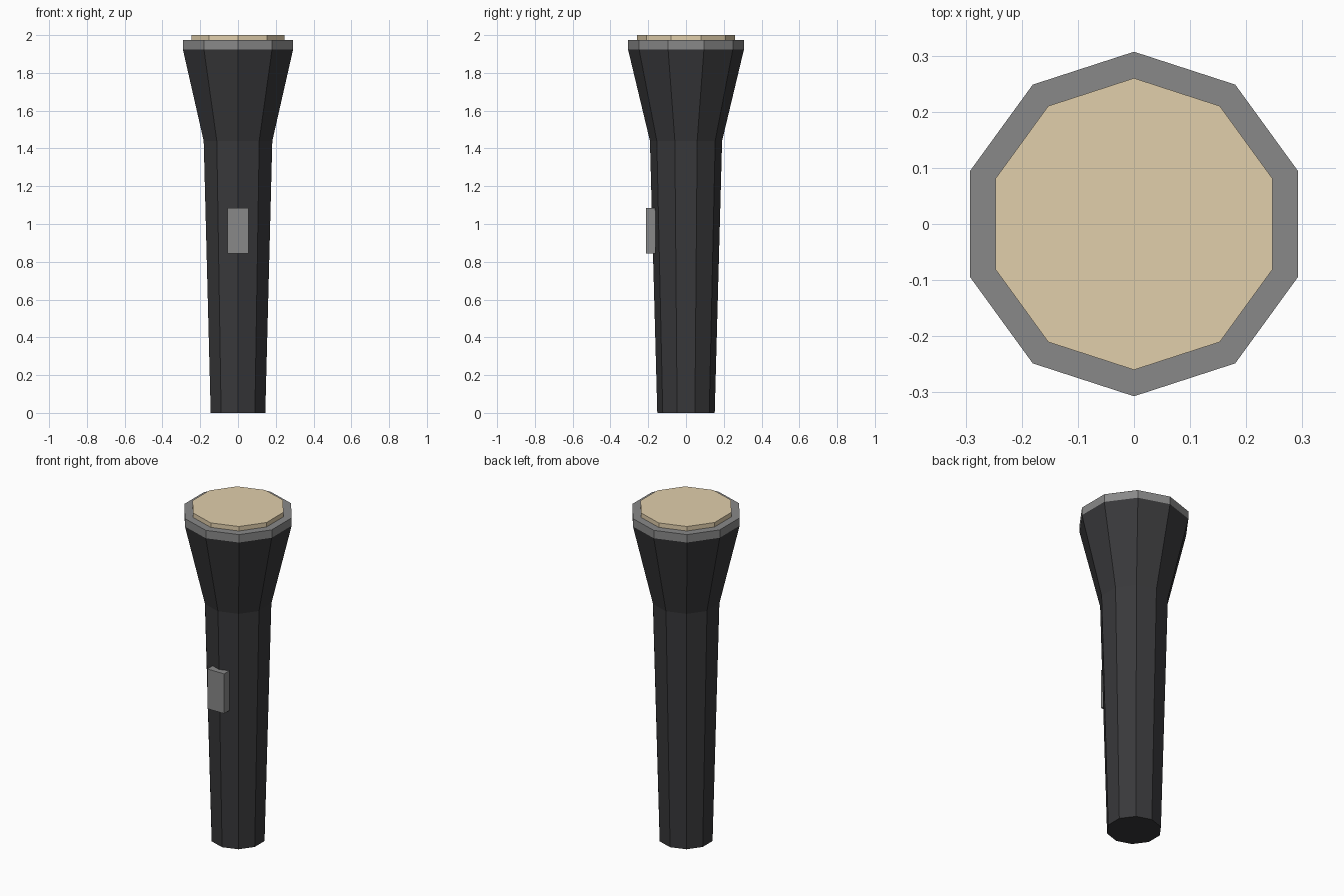
import bpy, bmesh
from math import cos, sin, pi

if "Cube" in bpy.data.objects:
    bpy.data.objects.remove(bpy.data.objects["Cube"])

SIDES = 10


def material(name, rgb):
    m = bpy.data.materials.new(name)
    m.diffuse_color = (*rgb, 1)
    m.use_nodes = True
    m.node_tree.nodes["Principled BSDF"].inputs["Base Color"].default_value = m.diffuse_color
    return m


def finish(name, bm, mat):
    bmesh.ops.recalc_face_normals(bm, faces=bm.faces[:])
    mesh = bpy.data.meshes.new(name)
    bm.to_mesh(mesh)
    bm.free()
    obj = bpy.data.objects.new(name, mesh)
    bpy.context.collection.objects.link(obj)
    mesh.materials.append(mat)
    return obj


def lathe(name, profile, mat):
    """Capped ten-sided solid from (radius, z) pairs, corner pointing forward."""
    bm = bmesh.new()
    rings = []
    for r, z in profile:
        angles = [pi / 2 + 2 * pi * i / SIDES for i in range(SIDES)]
        rings.append([bm.verts.new((r * cos(a), r * sin(a), z)) for a in angles])
    for low, high in zip(rings, rings[1:]):
        for i in range(SIDES):
            j = (i + 1) % SIDES
            bm.faces.new((low[i], low[j], high[j], high[i]))
    bm.faces.new(rings[0][::-1])
    bm.faces.new(rings[-1])
    return finish(name, bm, mat)


def box(name, low, high, mat):
    bm = bmesh.new()
    bmesh.ops.create_cube(bm, size=1)
    for v in bm.verts:
        v.co = [(a + b) / 2 + c * (b - a) for a, b, c in zip(low, high, v.co)]
    return finish(name, bm, mat)


black = material("black_casing", (0.04, 0.04, 0.043))
grey = material("grey_trim", (0.25, 0.25, 0.25))
cream = material("cream_lens", (0.75, 0.62, 0.41))

# Tapered handle flaring into the head
lathe("flashlight_body", [(0.152, 0), (0.191, 1.44), (0.307, 1.925)], black)
# Rim around the head
lathe("head_rim", [(0.307, 1.925), (0.307, 1.973)], grey)
# Lens standing slightly proud of the rim
lathe("lens", [(0.26, 1.96), (0.26, 2.0)], cream)
# Switch on the front of the handle
box("switch", (-0.056, -0.213, 0.845), (0.056, -0.162, 1.085), grey)
